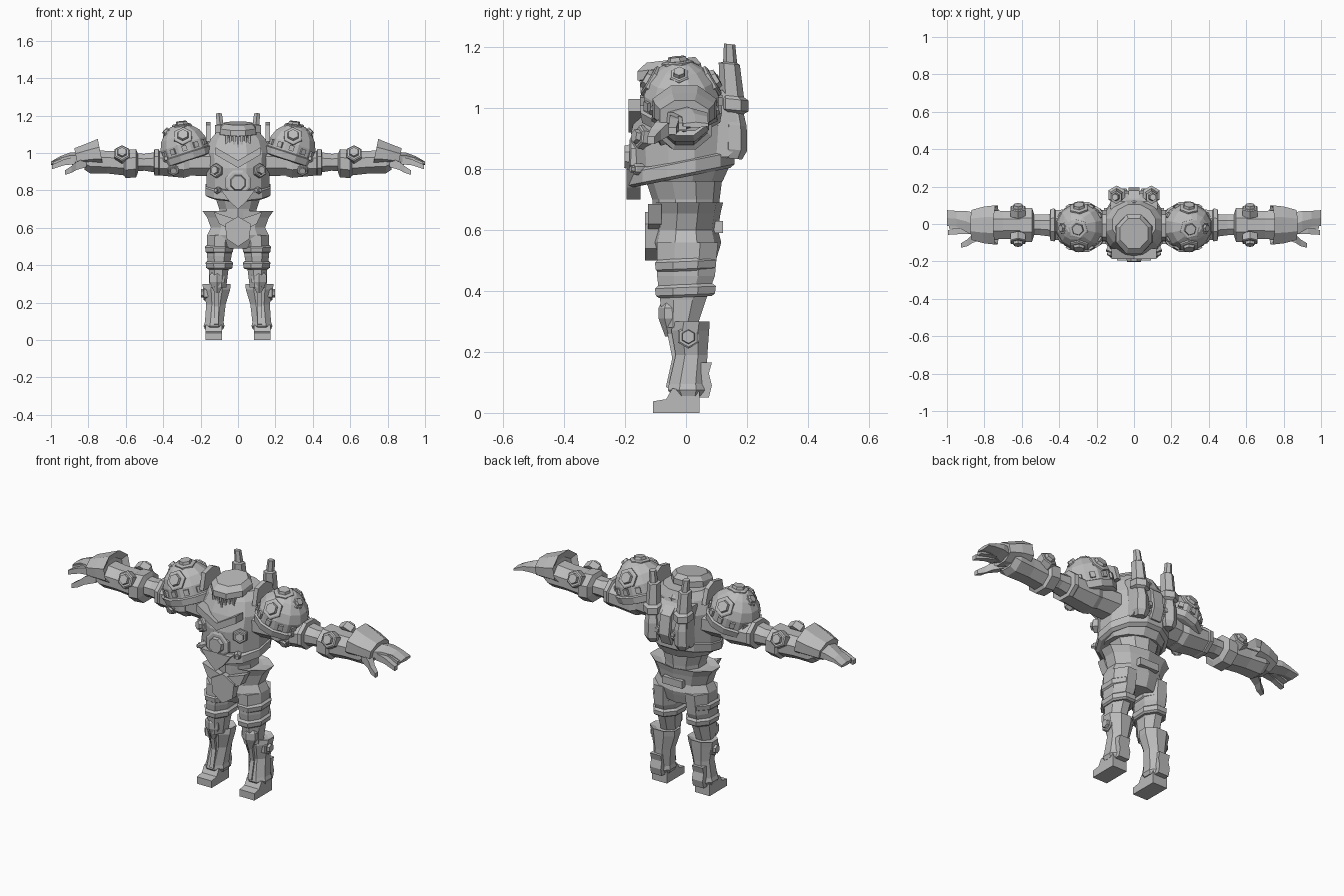
import bpy, bmesh, math
from mathutils import Vector, Matrix

steel = bpy.data.materials.new("steel_grey")
steel.diffuse_color = (0.5, 0.5, 0.5, 1)


def finish(name, bm, mirror=False):
    bmesh.ops.recalc_face_normals(bm, faces=bm.faces)
    me = bpy.data.meshes.new(name)
    bm.to_mesh(me)
    bm.free()
    me.materials.append(steel)
    ob = bpy.data.objects.new(name, me)
    bpy.context.collection.objects.link(ob)
    if mirror:
        ob.modifiers.new("mirror", 'MIRROR').use_mirror_merge = False
    return ob


def add_loft(bm, secs, n, axis='z', slope=0.0, mat=None):
    """Sections are (height, centre a, centre b, radius a, radius b)."""
    rings = []
    k = 1 / math.cos(math.pi / n)
    for h, ca, cb, ra, rb in secs:
        ring = []
        for i in range(n):
            t = 2 * math.pi * (i + 0.5) / n
            a, b = ca + ra * k * math.cos(t), cb + rb * k * math.sin(t)
            p = Vector((a, b, h + slope * b) if axis == 'z' else (h + slope * b, a, b))
            ring.append(bm.verts.new(mat @ p if mat else p))
        rings.append(ring)
    for r, s in zip(rings, rings[1:]):
        for i in range(n):
            j = (i + 1) % n
            bm.faces.new((r[i], r[j], s[j], s[i]))
    bm.faces.new(rings[0])
    bm.faces.new(rings[-1])


def loft(name, secs, n=8, axis='z', mirror=False, slope=0.0, mat=None):
    bm = bmesh.new()
    add_loft(bm, secs, n, axis, slope, mat)
    return finish(name, bm, mirror)


def bolt(name, pos, normal, r, depth=0.03, mirror=True, n=6):
    """Raised washer with a smaller nut on top."""
    mat = Matrix.Translation(pos) @ Vector(normal).to_track_quat('Z', 'Y').to_matrix().to_4x4()
    secs = [(h * depth, 0, 0, q * r, q * r) for h, q in
            ((-1, 1), (0.35, 1), (0.5, 0.85), (0.5, 0.62), (1, 0.55))]
    return loft(name, secs, n, mirror=mirror, mat=mat)


def prism(name, pts, lo, hi, axis, mirror=False):
    """Outline extruded along x (points are y,z) or along y (points are x,z)."""
    bm = bmesh.new()
    put = (lambda a, b, d: (d, a, b)) if axis == 'x' else (lambda a, b, d: (a, d, b))
    r, s = [[bm.verts.new(put(a, b, d)) for a, b in pts] for d in (lo, hi)]
    for i in range(len(pts)):
        j = (i + 1) % len(pts)
        bm.faces.new((r[i], r[j], s[j], s[i]))
    bm.faces.new(r)
    bm.faces.new(s)
    return finish(name, bm, mirror)


# Torso
loft("chest", [(0.76, 0, -0.015, 0.145, 0.135), (0.81, 0, -0.015, 0.168, 0.158),
               (0.92, 0, -0.015, 0.17, 0.165), (1.0, 0, -0.01, 0.175, 0.15),
               (1.07, 0, -0.005, 0.15, 0.125), (1.11, 0, 0, 0.115, 0.105)], 12)
loft("chest_hem", [(0.775, 0, -0.015, 0.16, 0.16), (0.785, 0, -0.015, 0.175, 0.175),
                   (0.825, 0, -0.015, 0.175, 0.175), (0.835, 0, -0.015, 0.16, 0.16)], 12, slope=0.2)
prism("hem_point", [(-0.09, 0.8), (-0.045, 0.74), (0, 0.7), (0.045, 0.74), (0.09, 0.8)], -0.195, -0.15, 'y')
loft("collar", [(1.0, 0, -0.02, 0.125, 0.135), (1.03, 0, -0.02, 0.13, 0.14),
                (1.05, 0, -0.015, 0.115, 0.125), (1.04, 0, -0.015, 0.09, 0.1)], 10, slope=0.35)
prism("collar_point", [(-0.12, 1.03), (-0.12, 0.99), (0, 0.92), (0.12, 0.99), (0.12, 1.03), (0, 0.96)],
      -0.188, -0.13, 'y')
bolt("chest_medallion", (0, -0.17, 0.84), (0, -1, 0.02), 0.066, 0.032, False, 8)
bolt("chest_bolt", (0.115, -0.145, 0.905), (0.5, -1, 0.15), 0.034, 0.03)
bolt("hem_stud", (0.11, -0.16, 0.8), (0.5, -1, 0), 0.016, 0.025)

# Helmet with flat tilted crown and grille
loft("helmet", [(0.98, 0, -0.045, 0.075, 0.08), (1.105, 0, -0.05, 0.08, 0.085),
                (1.11, 0, -0.055, 0.098, 0.105), (1.14, 0, -0.055, 0.095, 0.105),
                (1.165, 0, -0.05, 0.075, 0.08)], 8, slope=0.12)
for i in range(7):
    x = (i - 3) * 0.02
    y = -0.137 + 0.35 * abs(x)
    prism("grille_bar", [(y - 0.01, 1.03), (y - 0.016, 1.1), (y + 0.03, 1.1), (y + 0.03, 1.03)],
          x - 0.006, x + 0.006, 'x')

# Back pack and exhaust pipes
prism("back_pack", [(0.08, 0.84), (0.14, 0.84), (0.172, 0.88), (0.165, 1.0), (0.12, 1.06), (0.08, 1.06)],
      -0.125, 0.125, 'x')
prism("back_spine", [(0.1, 0.85), (0.17, 0.84), (0.195, 0.9), (0.18, 1.0), (0.1, 1.07)], -0.03, 0.03, 'x')
loft("exhaust_pipe", [(0.85, 0.09, 0.155, 0.025, 0.025), (0.88, 0.09, 0.16, 0.038, 0.035),
                      (0.96, 0.09, 0.16, 0.036, 0.034), (1.0, 0.092, 0.155, 0.03, 0.03),
                      (1.01, 0.092, 0.155, 0.044, 0.044), (1.045, 0.092, 0.155, 0.044, 0.044),
                      (1.055, 0.093, 0.15, 0.032, 0.035), (1.16, 0.095, 0.142, 0.028, 0.03),
                      (1.165, 0.096, 0.145, 0.018, 0.02), (1.225, 0.102, 0.143, 0.016, 0.016)], 6,
     mirror=True, slope=-0.1)
bolt("pack_bolt", (0.05, 0.17, 0.91), (0, 1, 0), 0.02, 0.02)

# Waist and hip armour
loft("waist", [(0.62, 0, 0, 0.1, 0.1), (0.7, 0, 0, 0.1, 0.105), (0.79, 0, -0.01, 0.13, 0.125)], 10)
loft("hip_skirt", [(0.49, 0, 0.005, 0.12, 0.085), (0.54, 0, 0, 0.15, 0.105), (0.56, 0, 0, 0.165, 0.11),
                   (0.6, 0, 0, 0.145, 0.1), (0.655, 0, 0.005, 0.165, 0.103), (0.69, 0, 0.008, 0.19, 0.108),
                   (0.68, 0, 0.005, 0.13, 0.09)], 10)
prism("front_belt_plate", [(-0.13, 0.685), (-0.1, 0.62), (0, 0.57), (0.1, 0.62), (0.13, 0.685), (0, 0.64)],
      -0.125, -0.08, 'y')
prism("groin_plate", [(-0.07, 0.62), (-0.06, 0.54), (0, 0.5), (0.06, 0.54), (0.07, 0.62), (0, 0.66)],
      -0.135, -0.05, 'y')
prism("rear_buckle", [(-0.06, 0.59), (-0.06, 0.63), (0.06, 0.63), (0.06, 0.59)], 0.08, 0.122, 'y')

# Legs
loft("thigh", [(0.28, 0.108, -0.02, 0.045, 0.055), (0.37, 0.104, -0.01, 0.052, 0.075),
               (0.45, 0.1, 0.0, 0.066, 0.095), (0.56, 0.095, 0.005, 0.07, 0.1)], 8, mirror=True)
for z, r in ((0.4, 0.07), (0.485, 0.073)):
    loft("thigh_band", [(z - 0.02, 0.1, -0.002, r - 0.008, 0.086), (z - 0.012, 0.1, -0.002, r, 0.097),
                        (z + 0.012, 0.1, -0.002, r + 0.003, 0.1),
                        (z + 0.022, 0.1, -0.002, r - 0.008, 0.088)], 8, mirror=True, slope=0.04)
loft("knee_cap", [(0.25, 0.112, -0.045, 0.012, 0.02), (0.31, 0.112, -0.05, 0.04, 0.035),
                  (0.345, 0.112, -0.05, 0.04, 0.035), (0.385, 0.112, -0.045, 0.008, 0.02)], 6, mirror=True)
loft("greave", [(0.055, 0.128, 0.008, 0.048, 0.052), (0.075, 0.128, 0.006, 0.056, 0.066),
                (0.095, 0.127, 0.006, 0.05, 0.062), (0.19, 0.118, 0.018, 0.052, 0.052),
                (0.27, 0.114, 0.014, 0.072, 0.062), (0.3, 0.115, 0.018, 0.076, 0.06),
                (0.29, 0.114, 0.01, 0.05, 0.045)], 8, mirror=True)
prism("shin_ridge", [(-0.03, 0.07), (-0.066, 0.085), (-0.045, 0.18), (-0.065, 0.28), (-0.02, 0.28)],
      0.105, 0.128, 'x', True)
prism("calf_plate", [(0.04, 0.05), (0.075, 0.05), (0.085, 0.09), (0.075, 0.13), (0.085, 0.165), (0.04, 0.165)],
      0.095, 0.16, 'x', True)
bolt("knee_bolt", (0.172, 0.008, 0.25), (1, 0, 0), 0.034, 0.026)
prism("foot", [(-0.108, 0), (0.045, 0), (0.045, 0.07), (-0.045, 0.08), (-0.065, 0.045), (-0.108, 0.038)],
      0.085, 0.175, 'x', True)

# Shoulder domes, tilted outward, with rim studs and bolts
tilt = Matrix.Translation((0.288, -0.016, 1.03)) @ Matrix.Rotation(math.radians(18), 4, 'Y')
loft("shoulder_dome", [(h, 0, 0, r, r * 0.97) for h, r in
     ((-0.075, 0.115), (-0.07, 0.132), (-0.035, 0.138), (-0.03, 0.127), (0.02, 0.126),
      (0.065, 0.108), (0.105, 0.07), (0.125, 0.035))], 12, mirror=True, mat=tilt)
bm = bmesh.new()
for i in range(12):
    turn = tilt @ Matrix.Rotation(2 * math.pi * i / 12, 4, 'Z') @ Matrix.Translation((0.124, 0, -0.005))
    bmesh.ops.create_cube(bm, size=1, matrix=turn @ Matrix.Diagonal((0.022, 0.026, 0.03, 1)))
finish("shoulder_studs", bm, True)
for d in ((0.05, -0.85, 0.5), (0.1, -0.1, 1), (0.05, 0.85, 0.5), (0.8, -0.05, 0.7)):
    v = Vector(d).normalized()
    big = d[0] < 0.5
    bolt("shoulder_bolt", Vector((0.288, -0.016, 1.03)) + v * 0.112, v, 0.047 if big else 0.03, 0.028)
prism("neck_guard", [(-0.09, 1.06), (-0.07, 1.15), (0.0, 1.165), (0.05, 1.14), (0.075, 1.06)],
      0.148, 0.172, 'x', True)

# Arms
loft("upper_arm", [(0.12, -0.01, 0.95, 0.085, 0.075), (0.3, -0.01, 0.95, 0.075, 0.07),
                   (0.42, -0.008, 0.95, 0.062, 0.058), (0.5, -0.005, 0.95, 0.055, 0.045),
                   (0.6, -0.005, 0.95, 0.055, 0.05)], 8, 'x', True)
loft("upper_arm_cuff", [(0.26, -0.01, 0.945, 0.08, 0.07), (0.29, -0.01, 0.94, 0.09, 0.073),
                        (0.42, -0.005, 0.945, 0.08, 0.065), (0.425, -0.005, 0.95, 0.088, 0.072),
                        (0.447, -0.005, 0.95, 0.085, 0.072), (0.45, -0.005, 0.95, 0.06, 0.05)], 8, 'x', True)
bolt("arm_cuff_bolt", (0.345, -0.085, 0.91), (0, -1, -0.35), 0.028, 0.022)
bolt("arm_stud", (0.385, -0.083, 0.965), (0, -1, 0.3), 0.016, 0.02)
loft("gauntlet", [(0.535, -0.005, 0.945, 0.06, 0.05), (0.545, -0.005, 0.945, 0.09, 0.075),
                  (0.6, -0.005, 0.94, 0.09, 0.075), (0.61, -0.005, 0.945, 0.075, 0.065),
                  (0.7, -0.005, 0.95, 0.075, 0.06), (0.79, -0.005, 0.955, 0.08, 0.065),
                  (0.82, -0.005, 0.965, 0.07, 0.055), (0.815, -0.005, 0.965, 0.05, 0.04)], 8, 'x', True)
loft("elbow_flare", [(0.67, -0.005, 0.975, 0.08, 0.05), (0.6, -0.005, 0.99, 0.098, 0.06),
                     (0.535, -0.005, 1.0, 0.105, 0.075), (0.56, -0.005, 0.99, 0.08, 0.045)], 8, 'x', True, 0.2)
for s in (-1, 1):
    bolt("elbow_bolt", (0.62, s * 0.08 - 0.005, 0.995), (0, s, 0.45), 0.04, 0.03)

# Hands
loft("palm", [(0.78, -0.01, 0.96, 0.05, 0.04), (0.85, -0.005, 0.968, 0.065, 0.033),
              (0.9, 0.015, 0.97, 0.055, 0.027), (0.95, 0.028, 0.962, 0.042, 0.018),
              (1.0, 0.032, 0.945, 0.042, 0.008)], 6, 'x', True)
loft("index_finger", [(0.87, -0.03, 0.96, 0.022, 0.02), (0.93, -0.038, 0.95, 0.016, 0.016),
                      (0.995, -0.045, 0.925, 0.013, 0.012)], 4, 'x', True)
loft("middle_finger", [(0.87, -0.01, 0.965, 0.02, 0.02), (0.94, -0.01, 0.957, 0.016, 0.015),
                       (0.99, -0.012, 0.94, 0.013, 0.011)], 4, 'x', True)
loft("thumb", [(0.81, -0.05, 0.95, 0.03, 0.025), (0.865, -0.08, 0.93, 0.022, 0.022),
               (0.89, -0.1, 0.912, 0.018, 0.018), (0.925, -0.115, 0.895, 0.012, 0.012)], 4, 'x', True)
